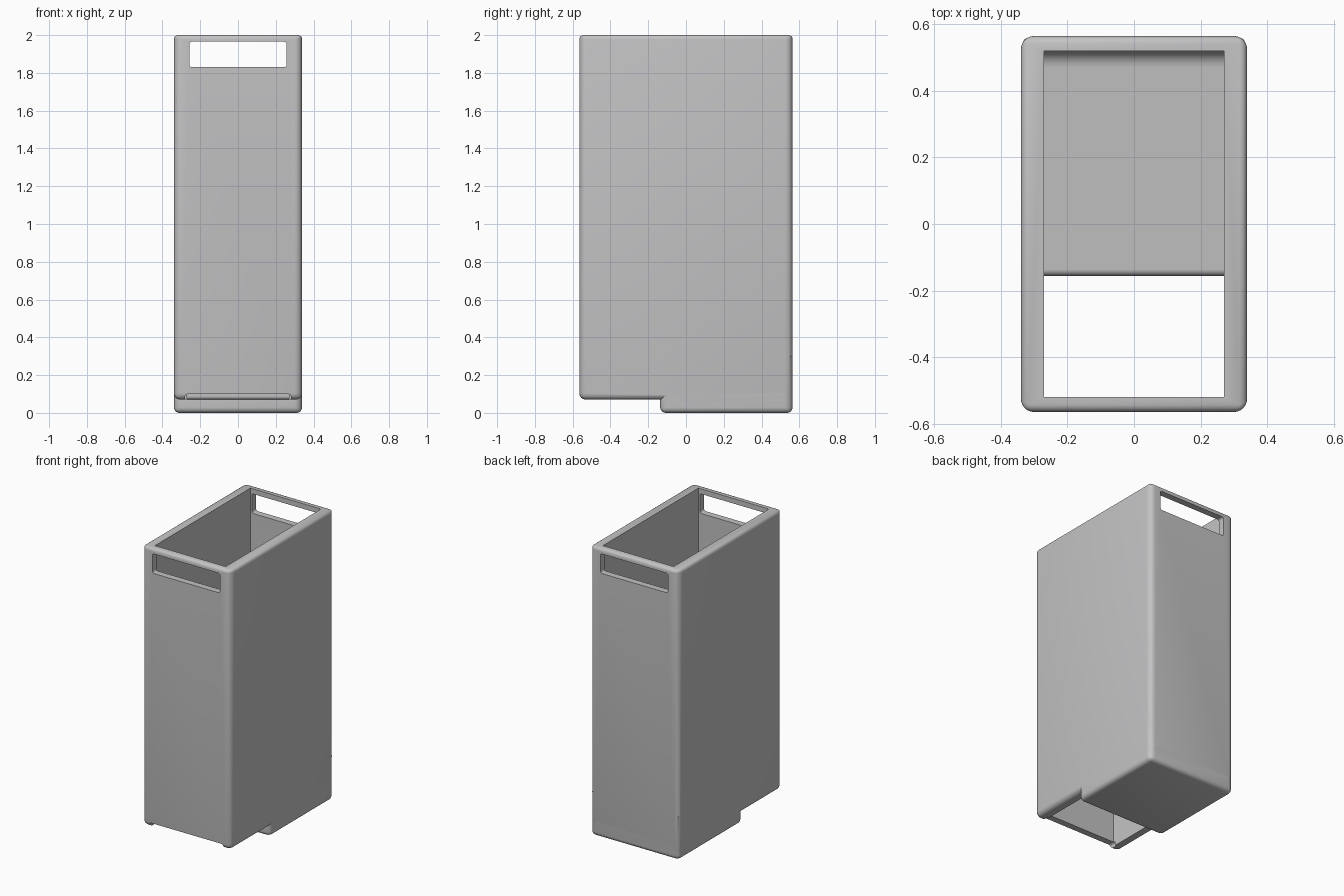
import bpy, bmesh, math

if "Cube" in bpy.data.objects:
    bpy.data.objects.remove(bpy.data.objects["Cube"])

# single grey plastic
grey = bpy.data.materials.new("grey plastic")
grey.diffuse_color = (0.55, 0.55, 0.56, 1)
grey.use_nodes = True
grey.node_tree.nodes["Principled BSDF"].inputs["Base Color"].default_value = grey.diffuse_color


def finish(name, bm):
    bmesh.ops.recalc_face_normals(bm, faces=bm.faces)
    me = bpy.data.meshes.new(name)
    bm.to_mesh(me)
    bm.free()
    ob = bpy.data.objects.new(name, me)
    bpy.context.collection.objects.link(ob)
    return ob


def apply_modifiers(ob):
    bpy.context.view_layer.objects.active = ob
    for m in list(ob.modifiers):
        bpy.ops.object.modifier_apply(modifier=m.name)


def box(name, x, y0, y1, z0, z1, width):
    """Box with rounded edges; width(edge direction axis, mid z) gives each radius."""
    bm = bmesh.new()
    bmesh.ops.create_cube(bm, size=1)
    for v in bm.verts:
        v.co = (v.co.x * 2 * x, y1 if v.co.y > 0 else y0, z1 if v.co.z > 0 else z0)
    weight = bm.edges.layers.float.new("bevel_weight_edge")
    for e in bm.edges:
        d = e.verts[1].co - e.verts[0].co
        axis = max(range(3), key=lambda i: abs(d[i]))
        e[weight] = width(axis, (e.verts[0].co.z + e.verts[1].co.z) / 2) / 0.1
    ob = finish(name, bm)
    m = ob.modifiers.new("round", 'BEVEL')
    m.limit_method = 'WEIGHT'
    m.width, m.segments = 0.1, 6
    apply_modifiers(ob)
    return ob


def extrude_x(name, points, x):
    bm = bmesh.new()
    face = bm.faces.new([bm.verts.new((-x, y, z)) for y, z in points])
    new = bmesh.ops.extrude_face_region(bm, geom=[face])["geom"]
    bmesh.ops.translate(bm, vec=(2 * x, 0, 0),
                        verts=[g for g in new if isinstance(g, bmesh.types.BMVert)])
    return finish(name, bm)


def arc(cy, cz, r, a0, a1, n=6):
    angles = [math.radians(a0 + (a1 - a0) * i / n) for i in range(n + 1)]
    return [(cy + r * math.cos(a), cz + r * math.sin(a)) for a in angles]


def combine(target, other, operation):
    m = target.modifiers.new("join", 'BOOLEAN')
    m.operation, m.object, m.solver = operation, other, 'EXACT'
    apply_modifiers(target)
    bpy.data.objects.remove(other)


# outer shell and the deeper rear base
bin_body = box("bin_body", 0.34, -0.565, 0.565, 0.07, 2.0,
               lambda axis, z: 0.04 if axis == 2 else 0.022 if z > 1 else 0.035)
rear_base = box("rear_base", 0.3395, -0.137, 0.5645, 0.0, 0.3,
                lambda axis, z: 0.04 if axis == 2 else 0.03 if z < 0.1 else 0.01)
combine(bin_body, rear_base, 'UNION')

# cavity: open below at the front, floor with rounded lip and coved back
profile = [(-0.52, -0.2), (-0.139, -0.2)]
profile += arc(-0.139, 0.088, 0.017, 270, 180)
profile += arc(-0.136, 0.11, 0.02, 180, 90)
profile += arc(0.47, 0.18, 0.05, 270, 360)
profile += [(0.52, 2.2), (-0.52, 2.2)]
combine(bin_body, extrude_x("cavity_cutter", profile, 0.27), 'DIFFERENCE')

# handle openings through front and back walls
handle = box("handle_cutter", 0.258, -0.8, 0.8, 1.83, 1.965,
             lambda axis, z: 0.014 if axis == 1 else 0)
combine(bin_body, handle, 'DIFFERENCE')

# raised lower edge of the front wall, leaving corner feet
gap = box("front_gap_cutter", 0.28, -0.8, -0.505, -0.2, 0.1,
          lambda axis, z: 0.015 if axis == 1 and z > 0 else 0)
combine(bin_body, gap, 'DIFFERENCE')

# smooth rounded edges, keep sharp corners
bin_body.data.materials.clear()
bin_body.data.materials.append(grey)
for p in bin_body.data.polygons:
    p.material_index = 0
bpy.ops.object.select_all(action='DESELECT')
bin_body.select_set(True)
bpy.context.view_layer.objects.active = bin_body
bpy.ops.object.shade_smooth_by_angle(angle=math.radians(30))
